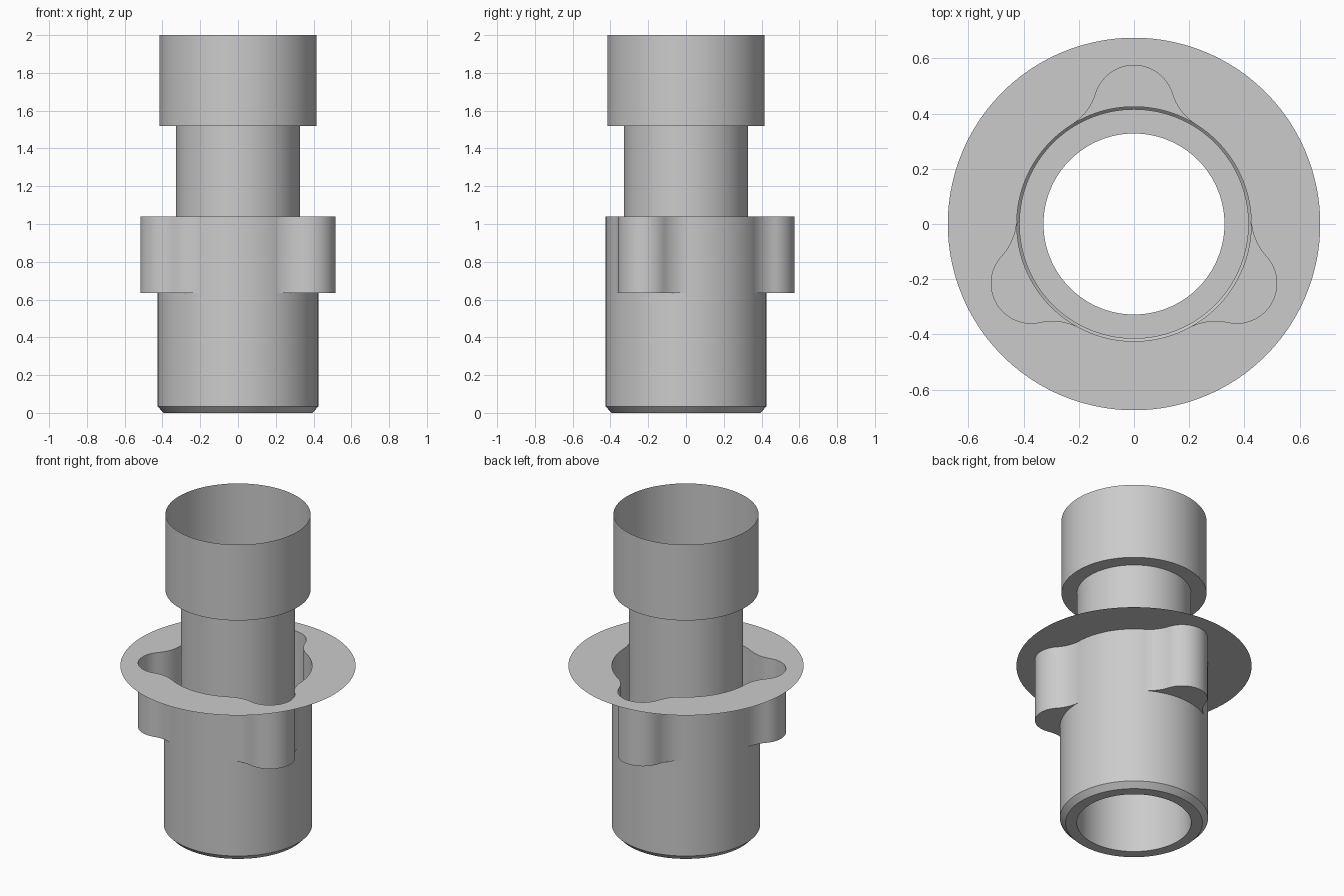
import bpy, bmesh, math

if "Cube" in bpy.data.objects:
    bpy.data.objects.remove(bpy.data.objects["Cube"])

SEG = 360
BODY, TIP_C, TIP_R = 0.425, 0.43, 0.145       # body radius, lobe centre distance, lobe radius
FIL_D, FIL_R = 0.629, 0.204                   # fillet centre distance and radius
A_FIL, A_TIP = math.radians(32), math.atan2(0.138, 0.473)

grey = bpy.data.materials.new("light grey")
grey.diffuse_color = (0.6, 0.6, 0.6, 1)
grey.use_nodes = True
grey.node_tree.nodes["Principled BSDF"].inputs["Base Color"].default_value = grey.diffuse_color


def lobed(t):
    """Radius of the three-lobed outline, one lobe pointing to +y."""
    third = 2 * math.pi / 3
    a = abs((t - math.pi / 2 + third / 2) % third - third / 2)
    if a >= A_FIL:
        return BODY
    if a > A_TIP:
        d = A_FIL - a
        r = FIL_D * math.cos(d) - math.sqrt(max(0, FIL_R ** 2 - (FIL_D * math.sin(d)) ** 2))
        return max(BODY, r)
    return TIP_C * math.cos(a) + math.sqrt(TIP_R ** 2 - (TIP_C * math.sin(a)) ** 2)


def sheet(name, profile):
    """Open surface through rings of (radius or outline function, height)."""
    bm = bmesh.new()
    rings = []
    for r, z in profile:
        ring = []
        for i in range(SEG):
            t = 2 * math.pi * i / SEG
            q = r(t) if callable(r) else r
            ring.append(bm.verts.new((q * math.cos(t), q * math.sin(t), z)))
        rings.append(ring)
    for a, b in zip(rings, rings[1:]):
        for i in range(SEG):
            j = (i + 1) % SEG
            bm.faces.new((a[i], a[j], b[j], b[i]))
    bmesh.ops.remove_doubles(bm, verts=bm.verts, dist=0.0002)
    me = bpy.data.meshes.new(name)
    bm.to_mesh(me)
    bm.free()
    me.materials.append(grey)
    ob = bpy.data.objects.new(name, me)
    bpy.context.collection.objects.link(ob)
    bpy.ops.object.select_all(action='DESELECT')
    ob.select_set(True)
    bpy.context.view_layer.objects.active = ob
    bpy.ops.object.shade_smooth_by_angle(angle=math.radians(30))
    return ob


# Inner tube running the full height, stepping out to the open top collar
sheet("neck_and_collar", [(0.328, 0), (0.328, 1.52), (0.416, 1.52), (0.416, 2)])
# Lower body with chamfered foot
sheet("lower_body", [(0.328, 0), (0.393, 0), (BODY, 0.033), (BODY, 0.635)])
# Three-lobed locking section, with floors under the lobes
sheet("lobed_section", [(BODY, 0.635), (lobed, 0.635), (lobed, 1.04)])
# Thin flat flange around the lobed opening
sheet("flange", [(0.675, 1.04), (lobed, 1.04)])
